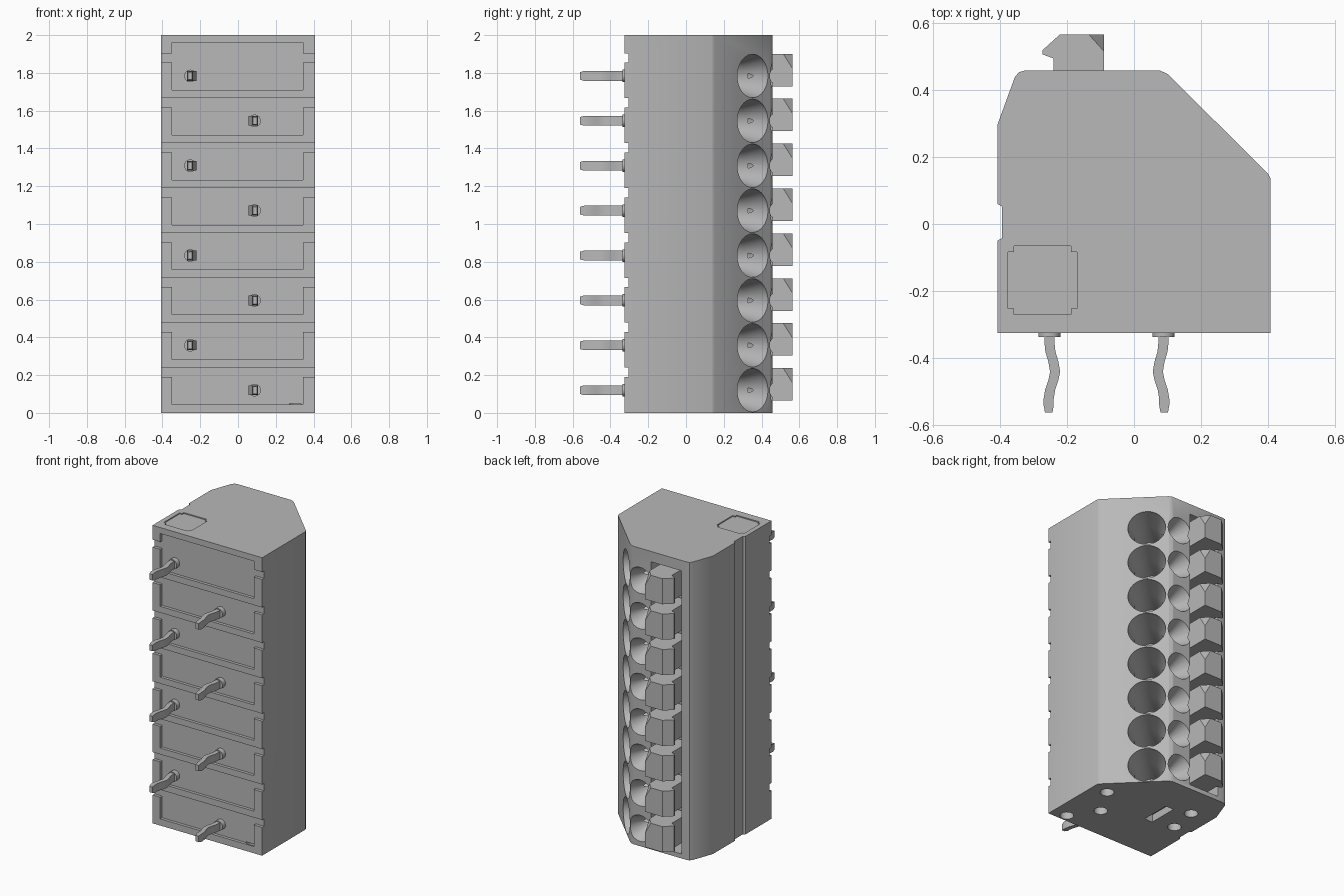
import bpy, bmesh
from math import pi, radians, cos, sin
from mathutils import Matrix, Vector

old = bpy.data.objects.get("Cube")
if old:
    bpy.data.objects.remove(old)

GREY = (0.48, 0.48, 0.48, 1)
grey = bpy.data.materials.new("plain grey")
grey.use_nodes = True
grey.diffuse_color = GREY
grey.node_tree.nodes["Principled BSDF"].inputs["Base Color"].default_value = GREY

PITCH, COUNT = 0.2377, 8
centres = [0.12 + PITCH * i for i in range(COUNT)]


def prism(bm, outline, lo, hi, place=lambda a, b, h: (a, b, h)):
    """Closed prism from a 2D outline; place maps (a, b, height) to xyz."""
    low = [bm.verts.new(place(a, b, lo)) for a, b in outline]
    top = [bm.verts.new(place(a, b, hi)) for a, b in outline]
    bm.faces.new(low[::-1])
    bm.faces.new(top)
    n = len(outline)
    for i in range(n):
        j = (i + 1) % n
        bm.faces.new((low[i], low[j], top[j], top[i]))
    return low + top


def turned(bm, profile, origin, axis, sides=32):
    """Closed turned solid: profile of (radius, distance along axis)."""
    rot = Vector(axis).to_track_quat('Z', 'Y').to_matrix().to_4x4()
    mat = Matrix.Translation(origin) @ rot
    rings = []
    for r, d in profile:
        angles = [2 * pi * k / sides for k in range(sides)]
        rings.append([bm.verts.new(mat @ Vector((r * cos(t), r * sin(t), d))) for t in angles])
    for a, b in zip(rings, rings[1:]):
        for k in range(sides):
            m = (k + 1) % sides
            bm.faces.new((a[k], a[m], b[m], b[k]))
    bm.faces.new(rings[0][::-1])
    bm.faces.new(rings[-1])


def rect(x0, x1, y0, y1):
    return [(x0, y0), (x1, y0), (x1, y1), (x0, y1)]


def finish(bm, name):
    bmesh.ops.recalc_face_normals(bm, faces=bm.faces)
    mesh = bpy.data.meshes.new(name)
    bm.to_mesh(mesh)
    bm.free()
    mesh.materials.append(grey)
    ob = bpy.data.objects.new(name, mesh)
    bpy.context.collection.objects.link(ob)
    return ob


def activate(ob):
    bpy.ops.object.select_all(action='DESELECT')
    ob.select_set(True)
    bpy.context.view_layer.objects.active = ob


def cut(ob, bm, name):
    cutter = finish(bm, name)
    cutter.hide_render = True
    mod = ob.modifiers.new(name, 'BOOLEAN')
    mod.operation, mod.solver, mod.object = 'DIFFERENCE', 'EXACT', cutter
    activate(ob)
    bpy.ops.object.modifier_apply(modifier=name)
    bpy.data.objects.remove(cutter)


def smooth(ob):
    activate(ob)
    bpy.ops.object.shade_smooth_by_angle(angle=radians(30))


# Housing: one profile extruded upwards
bm = bmesh.new()
prism(bm, [(-.407, -.325), (.407, -.325), (.407, .135), (.399, .15), (.1, .447), (.077, .457),
           (-.325, .457), (-.343, .452), (-.355, .437), (-.407, .295), (-.407, .06),
           (-.393, .052), (-.393, -.042), (-.407, -.05)], 0, 2)
housing = finish(bm, "housing")

# Front recesses with side slots
bm = bmesh.new()
for i, z in enumerate(centres):
    base = z - .12
    slot, top = base + .19, base + .24
    roof = 1.96 if i == COUNT - 1 else top
    outline = [(-.35, base + .045), (.345, base + .045), (.345, slot), (.5, slot), (.5, top)]
    if roof > top:
        outline += [(.345, top), (.345, roof), (-.35, roof), (-.35, top)]
    outline += [(-.5, top), (-.5, slot), (-.35, slot)]
    prism(bm, outline, -.4, -.305, lambda a, b, h: (a, h, b))
cut(housing, bm, "front_recess_cutter")

# Funnel-shaped wire entries in the sloping face
bm = bmesh.new()
for z in centres:
    turned(bm, [(.115, -.06), (.115, .015), (.085, .13), (.085, .32)], (.192, .35, z), (-1, -1, 0))
cut(housing, bm, "wire_entry_cutter")

# Trench that holds the levers
bm = bmesh.new()
prism(bm, rect(-.285, -.06, .3, .6), .03, 1.93)
cut(housing, bm, "trench_cutter")

# Test openings between the entries and the levers
bm = bmesh.new()
for z in centres:
    turned(bm, [(.1, -.03), (.088, 0), (.03, .13)], (.02, .458, z), (0, -1, 0))
cut(housing, bm, "test_opening_cutter")

# Underside sockets and slot
bm = bmesh.new()
for x, y in [(.303, -.275), (.182, -.098), (.297, .099), (-.26, .23), (-.288, .039)]:
    turned(bm, [(.042, -.02), (.042, .05)], (x, y, 0), (0, 0, 1), 24)
prism(bm, rect(-.145, -.085, 0, .2), -.02, .05)
cut(housing, bm, "underside_cutter")

# Shallow rounded panel outline on the top
bm = bmesh.new()
prism(bm, rect(-.375, -.17, -.27, -.065), 1.993, 2.02)
upright = [e for e in bm.edges if abs(e.verts[0].co.z - e.verts[1].co.z) > .01]
bmesh.ops.bevel(bm, geom=upright, offset=.018, segments=4, affect='EDGES')
cut(housing, bm, "top_panel_cutter")
smooth(housing)

# Push levers with a hooked end and one clipped corner
bm = bmesh.new()
hook = [(-.24, .31), (-.09, .31), (-.09, .565), (-.22, .565), (-.272, .518), (-.272, .505), (-.24, .493)]
for z in centres:
    prism(bm, hook, z - .055, z + .117)
levers = finish(bm, "push_levers")
bm = bmesh.new()
for z in centres:
    corner = Vector((-.09, .565, z + .117))
    a, b, c = Vector((-.045, 0, 0)), Vector((0, -.05, 0)), Vector((0, 0, -.08))
    shift = -.03 * (a.normalized() + b.normalized() + c.normalized())
    # Grow the clipping corner outwards, keeping its cutting plane
    grow = 1 + .03 * (1 / a.length + 1 / b.length + 1 / c.length)
    tip = corner + shift
    v = [bm.verts.new(p) for p in (tip, tip + a * grow, tip + b * grow, tip + c * grow)]
    for f in ((0, 1, 2), (0, 2, 3), (0, 3, 1), (1, 3, 2)):
        bm.faces.new([v[k] for k in f])
cut(levers, bm, "lever_corner_cutter")

# Wavy solder pins with round collars, alternating between two columns
WAVE = [(0, -.3), (0, -.35), (.003, -.38), (.012, -.41), (.017, -.44), (.012, -.465),
        (.002, -.495), (-.002, -.52), (-.002, -.54), (-.002, -.562)]
bm = bmesh.new()
for i, z in enumerate(centres):
    x, side = (-.252, 1) if i % 2 else (.088, -1)
    half = [.015] * (len(WAVE) - 1) + [.011]
    edge = [(x + side * w - h, y) for (w, y), h in zip(WAVE, half)]
    edge += [(x + side * w + h, y) for (w, y), h in zip(WAVE[::-1], half[::-1])]
    for v in prism(bm, edge, z - .026, z + .026):
        if v.co.y < -.55:
            v.co.z = z + (v.co.z - z) * .75
    turned(bm, [(.033, 0), (.033, .037)], (x, -.3, z), (0, -1, 0), 24)
smooth(finish(bm, "solder_pins"))
